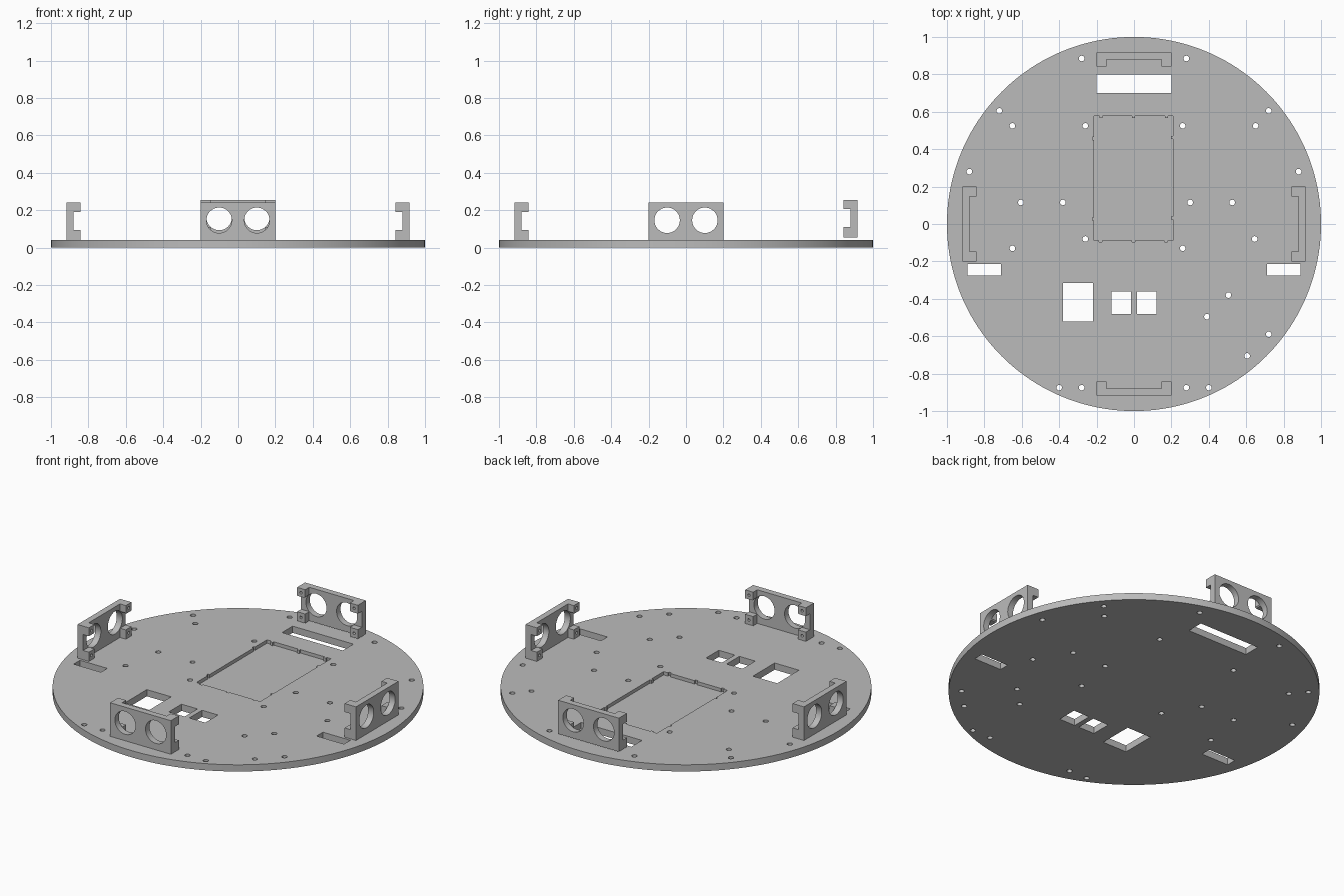
import bpy, bmesh
from math import radians
from mathutils import Matrix, Vector

cube = bpy.data.objects.get("Cube")
if cube:
    bpy.data.objects.remove(cube, do_unlink=True)

grey = bpy.data.materials.new("plain_grey")
grey.use_nodes = True
grey.diffuse_color = (0.5, 0.5, 0.5, 1)
grey.node_tree.nodes["Principled BSDF"].inputs["Base Color"].default_value = (0.5, 0.5, 0.5, 1)


def box(bm, x0, x1, y0, y1, z0, z1):
    mat = Matrix.Translation(((x0 + x1) / 2, (y0 + y1) / 2, (z0 + z1) / 2))
    bmesh.ops.create_cube(bm, size=1, matrix=mat @ Matrix.Diagonal((x1 - x0, y1 - y0, z1 - z0, 1)))


def cylinder(bm, centre, r, depth, segs, along_y=False):
    mat = Matrix.Translation(centre)
    if along_y:
        mat = mat @ Matrix.Rotation(radians(90), 4, 'X')
    bmesh.ops.create_cone(bm, cap_ends=True, segments=segs, radius1=r, radius2=r,
                          depth=depth, matrix=mat)


def finish(bm, name):
    mesh = bpy.data.meshes.new(name)
    bmesh.ops.recalc_face_normals(bm, faces=bm.faces)
    bm.to_mesh(mesh)
    bm.free()
    mesh.materials.append(grey)
    obj = bpy.data.objects.new(name, mesh)
    bpy.context.collection.objects.link(obj)
    return obj


def activate(obj):
    bpy.ops.object.select_all(action='DESELECT')
    obj.select_set(True)
    bpy.context.view_layer.objects.active = obj


def cut(obj, bm):
    """Subtract the shapes in bm from obj, then discard them."""
    cutter = finish(bm, "cutter")
    cutter.hide_render = True
    mod = obj.modifiers.new("cut", 'BOOLEAN')
    mod.operation, mod.solver, mod.object = 'DIFFERENCE', 'EXACT', cutter
    activate(obj)
    bpy.ops.object.modifier_apply(modifier=mod.name)
    bpy.data.objects.remove(cutter, do_unlink=True)


# Round base plate
TOP = 0.04
bm = bmesh.new()
cylinder(bm, (0, 0, TOP / 2), 1, TOP, 160)
plate = finish(bm, "base_plate")

# Rectangular windows and screw holes through the plate
bm = bmesh.new()
for x0, x1, y0, y1 in [(-.2, .2, .7, .8), (-.89, -.71, -.275, -.215), (.71, .89, -.275, -.215),
                       (-.38, -.22, -.52, -.315), (-.12, -.015, -.48, -.36), (.015, .12, -.48, -.36)]:
    box(bm, x0, x1, y0, y1, -.1, .1)
mirrored = [(.28, .885), (.72, .605), (.65, .525), (.26, .525), (.88, .28),
            (.28, -.875), (.4, -.875)]
single = [(-.605, .115), (-.38, .115), (.3, .115), (.525, .115), (-.26, -.08), (-.65, -.13),
          (.26, -.13), (.645, -.08), (.505, -.38), (.39, -.495), (.72, -.59), (.605, -.705)]
for x, y in single + mirrored + [(-x, y) for x, y in mirrored]:
    cylinder(bm, (x, y, 0), .015, .2, 20)
cut(plate, bm)

# Shallow recess with small notches (near edges) and tabs (far edges)
bm = bmesh.new()
left, right, front, back = -.213, .208, -.087, .578
corners = [Vector(c) for c in ((left, front), (right, front), (right, back), (left, back))]
sides = [((.035, .21, .385), .01), ((.12, .55), -.01), ((.035, .21, .385), -.01), ((.12, .55), .01)]
outline = []
for i, (places, depth) in enumerate(sides):
    start = corners[i]
    along = (corners[(i + 1) % 4] - start).normalized()
    out = Vector((along.y, -along.x)) * depth
    outline.append(start)
    for p in places:
        a, b = start + along * (p - .008), start + along * (p + .008)
        outline += [a, a + out, b + out, b]
face = bm.faces.new([bm.verts.new((p.x, p.y, TOP - .02)) for p in outline])
ext = bmesh.ops.extrude_face_region(bm, geom=[face])
bmesh.ops.translate(bm, vec=(0, 0, .1), verts=[v for v in ext["geom"] if isinstance(v, bmesh.types.BMVert)])
cut(plate, bm)

# Sensor bracket: a slab with four corner blocks on its inner side
OUTER, FACE, INNER = .917, .88, .842
bm = bmesh.new()
box(bm, -.2, .2, INNER, OUTER, 0, .2)
bracket = finish(bm, "back_bracket")
bm = bmesh.new()
box(bm, -.3, .3, .7, FACE, .055, .15)
cut(bracket, bm)
bm = bmesh.new()
box(bm, -.147, .147, .7, FACE, -.1, .3)
cut(bracket, bm)
bm = bmesh.new()
for s in (-1, 1):
    cylinder(bm, (s * .101, .9, .106), .068, .4, 64, True)
cut(bracket, bm)
bm = bmesh.new()
for s in (-1, 1):
    for z in (.027, .175):
        cylinder(bm, (s * .175, INNER, z), .008, .05, 16, True)
cut(bracket, bm)

# Copies around the plate; the back one sits slightly higher
brackets = [bracket]
bracket.location.z = TOP + .015
for name, angle in (("left_bracket", -90), ("front_bracket", 180), ("right_bracket", 90)):
    copy = bpy.data.objects.new(name, bracket.data.copy())
    copy.location.z = TOP
    copy.rotation_euler.z = radians(angle)
    bpy.context.collection.objects.link(copy)
    brackets.append(copy)

for obj in [plate] + brackets:
    activate(obj)
    bpy.ops.object.shade_smooth_by_angle(angle=radians(30))
